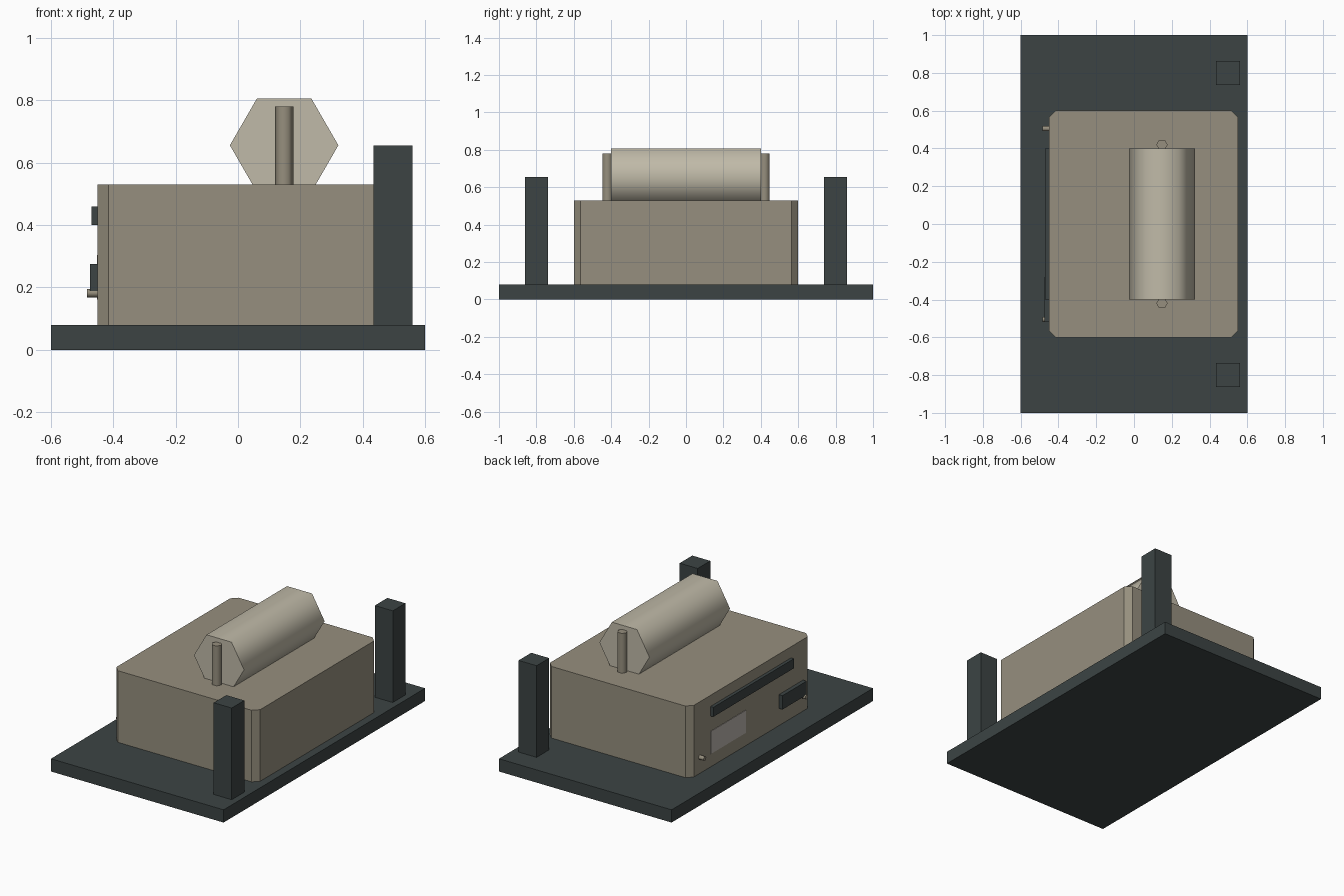
import bpy, bmesh, math
from mathutils import Matrix

if "Cube" in bpy.data.objects:
    bpy.data.objects.remove(bpy.data.objects["Cube"])


def material(name, rgb):
    def lin(c):
        c /= 255
        return c / 12.92 if c <= 0.04045 else ((c + 0.055) / 1.055) ** 2.4
    m = bpy.data.materials.new(name)
    m.diffuse_color = (*[lin(c) for c in rgb], 1)
    m.use_nodes = True
    m.node_tree.nodes["Principled BSDF"].inputs["Base Color"].default_value = m.diffuse_color
    return m


DARK = material("dark slate", (60, 68, 68))
BODY = material("khaki grey", (150, 143, 126))
LIGHT = material("pale beige", (192, 186, 168))
PANEL = material("pale grey", (187, 180, 173))


def finish(name, bm, mat, smooth=False):
    bmesh.ops.recalc_face_normals(bm, faces=bm.faces)
    me = bpy.data.meshes.new(name)
    bm.to_mesh(me)
    bm.free()
    me.materials.append(mat)
    if smooth:
        for p in me.polygons:
            p.use_smooth = True
        me.set_sharp_from_angle(angle=math.radians(65))
    ob = bpy.data.objects.new(name, me)
    bpy.context.collection.objects.link(ob)
    return ob


def box(name, xr, yr, zr, mat, chamfer=0):
    bm = bmesh.new()
    bmesh.ops.create_cube(bm, size=1)
    for v in bm.verts:
        v.co = [(r[0] + r[1]) / 2 + c * (r[1] - r[0])
                for c, r in zip(v.co, (xr, yr, zr))]
    if chamfer:  # upright edges only
        upright = [e for e in bm.edges
                   if abs(e.verts[0].co.z - e.verts[1].co.z) > 0.01]
        bmesh.ops.bevel(bm, geom=upright, offset=chamfer, segments=1,
                        affect='EDGES')
    return finish(name, bm, mat)


def prism(name, center, radius, length, axis, mat, sides=6):
    bm = bmesh.new()
    bmesh.ops.create_cone(bm, cap_ends=True, segments=sides, radius1=radius,
                          radius2=radius, depth=length)
    # turn so that the hexagon corners point along x (or y for x-axis prisms)
    corner = max(bm.verts, key=lambda v: v.co.x)
    turn = Matrix.Rotation(-math.atan2(corner.co.y, corner.co.x), 4, 'Z')
    if axis == 'Y':
        turn = Matrix.Rotation(math.pi / 2, 4, 'X') @ turn
    elif axis == 'X':
        turn = Matrix.Rotation(math.pi / 2, 4, 'Y') @ turn
    bm.transform(Matrix.Translation(center) @ turn)
    return finish(name, bm, mat, smooth=True)


# base plate and main casing
box("base_plate", (-0.6, 0.6), (-1, 1), (0, 0.08), DARK)
box("casing", (-0.45, 0.55), (-0.6, 0.6), (0.08, 0.53), BODY, chamfer=0.035)

# roller lying on top
prism("roller", (0.148, 0, 0.656), 0.174, 0.8, 'Y', LIGHT)

for s, side in ((-1, "front"), (1, "back")):
    # upright posts, roller pins and small knobs at both ends
    y0, y1 = sorted((s * 0.737, s * 0.862))
    box(side + "_post", (0.435, 0.56), (y0, y1), (0.08, 0.656), DARK)
    prism(side + "_roller_pin", (0.148, s * 0.42, 0.65), 0.03, 0.26, 'Z', BODY)
    prism(side + "_knob", (-0.467, s * 0.505, 0.182), 0.0135, 0.036, 'X', BODY, 8)

# details on the left face
box("long_slot_bar", (-0.47, -0.44), (-0.4, 0.4), (0.4, 0.46), DARK)
box("short_bar", (-0.475, -0.44), (-0.52, -0.28), (0.188, 0.275), DARK)
box("label_plate", (-0.453, -0.448), (0.05, 0.4), (0.162, 0.304), PANEL)
